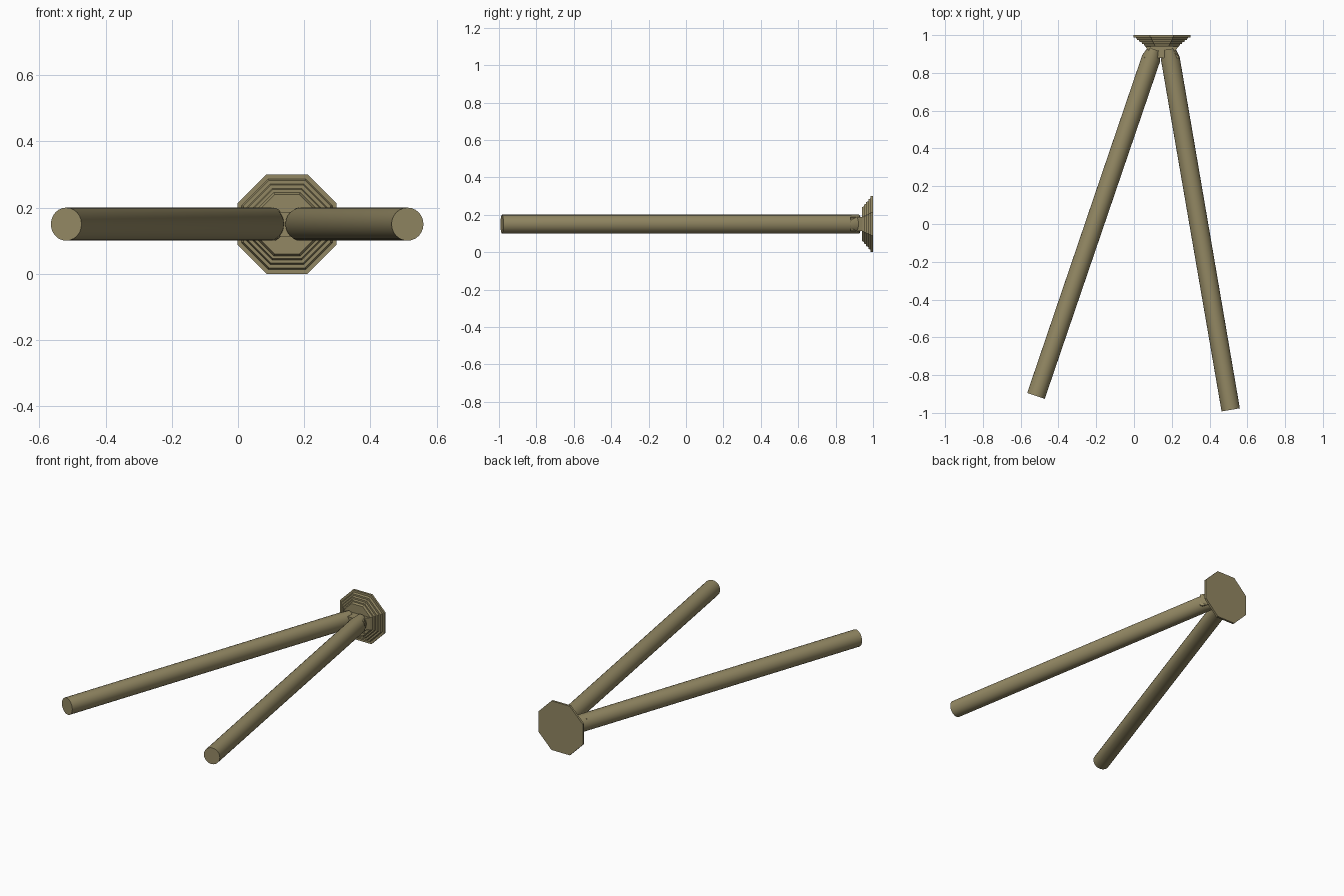
import bpy, bmesh, math
from mathutils import Vector

if "Cube" in bpy.data.objects:
    bpy.data.objects.remove(bpy.data.objects["Cube"])

CX, CZ = 0.148, 0.15
mat = bpy.data.materials.new("olive_metal")
mat.diffuse_color = (0.29, 0.245, 0.125, 1)
mat.use_nodes = True
mat.node_tree.nodes["Principled BSDF"].inputs["Base Color"].default_value = mat.diffuse_color


def finish(name, bm, smooth=False):
    bmesh.ops.recalc_face_normals(bm, faces=bm.faces)
    me = bpy.data.meshes.new(name)
    bm.to_mesh(me)
    bm.free()
    me.materials.append(mat)
    ob = bpy.data.objects.new(name, me)
    bpy.context.collection.objects.link(ob)
    if smooth:
        bpy.ops.object.select_all(action='DESELECT')
        ob.select_set(True)
        bpy.context.view_layer.objects.active = ob
        bpy.ops.object.shade_smooth_by_angle(angle=math.radians(40))
    return ob


def loft(name, rings, smooth=False):
    """Skin a list of equal-length point rings and cap both ends."""
    bm = bmesh.new()
    loops = [[bm.verts.new(p) for p in ring] for ring in rings]
    n = len(loops[0])
    for a, b in zip(loops, loops[1:]):
        for i in range(n):
            j = (i + 1) % n
            bm.faces.new((a[i], a[j], b[j], b[i]))
    bm.faces.new(loops[0])
    bm.faces.new(loops[-1])
    return finish(name, bm, smooth)


def octagon(y, half):
    r = half / math.cos(math.pi / 8)
    return [(CX + r * math.cos(math.pi * (i + .5) / 4), y,
             CZ + r * math.sin(math.pi * (i + .5) / 4)) for i in range(8)]


# Stepped octagonal wall plate
profile = [(1.0, .15), (.987, .15), (.987, .137), (.975, .132), (.975, .122),
           (.963, .118), (.963, .108), (.952, .104), (.952, .096), (.94, .09)]
loft("wall_plate", [octagon(y, h) for y, h in profile])


# Round tubes, pinched sideways where they meet the hub
def tube(name, start, end):
    a, b = Vector(start), Vector(end)
    d = (b - a).normalized()
    side = d.cross(Vector((0, 0, 1)))
    rings = []
    for c, w in ((a, .049), (b - d * .05, .05), (b, .035)):
        rings.append([c + side * w * math.cos(math.tau * i / 24)
                      + Vector((0, 0, .05 * math.sin(math.tau * i / 24)))
                      for i in range(24)])
    loft(name, rings, True)


tube("left_tube", (-.519, -.91, CZ), (.107, .925, CZ))
tube("right_tube", (.512, -.984, CZ), (.184, .925, CZ))

# Waisted hub block joining the tubes to the plate
outline = [(.052, .88), (.082, .912), (.055, .945),
           (.241, .945), (.213, .912), (.242, .88)]
loft("hub_block", [[(x, y, z) for x, y in outline] for z in (.113, .187)])
